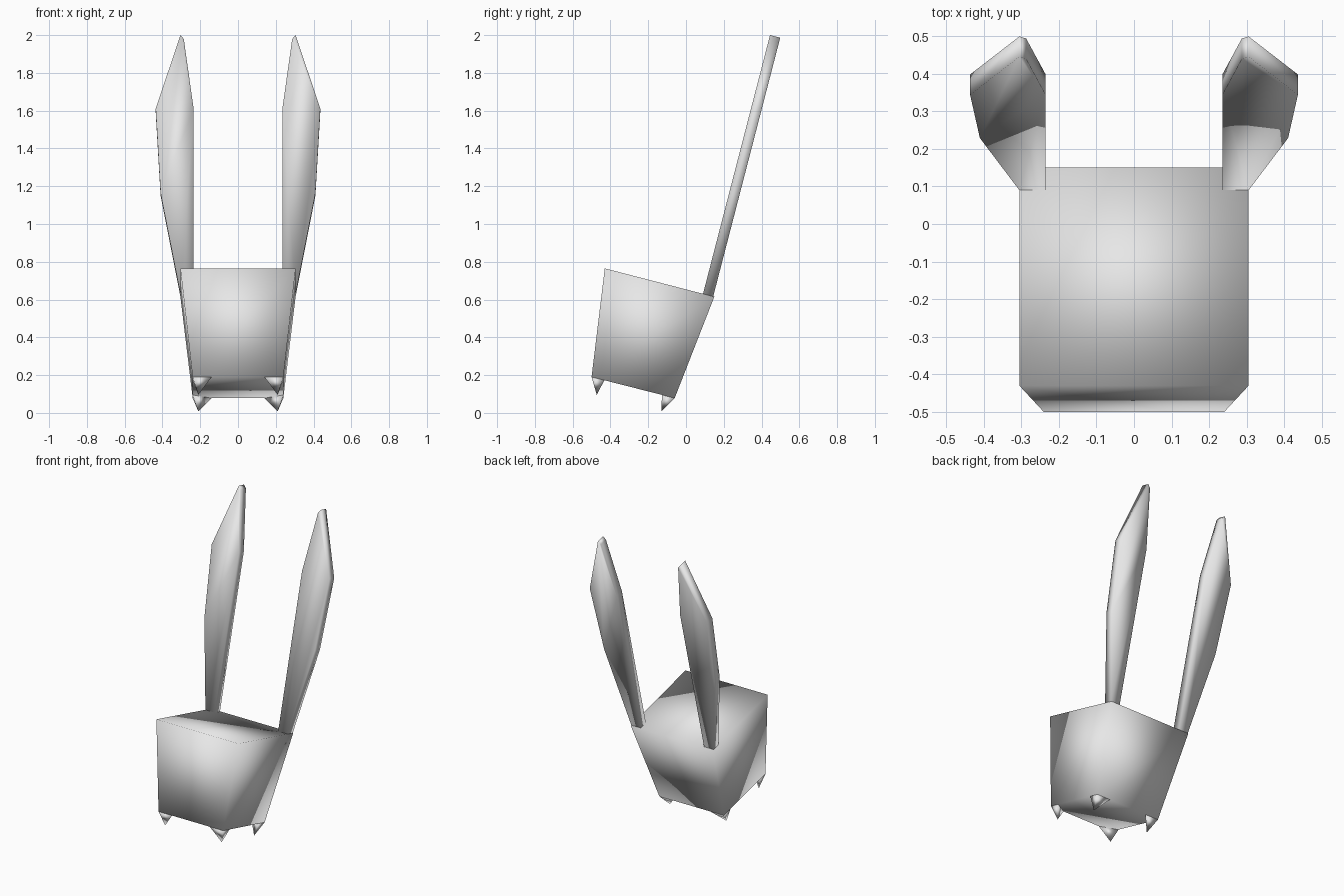
import bpy
import bmesh
from mathutils import Vector

cube = bpy.data.objects.get("Cube")
if cube:
    bpy.data.objects.remove(cube, do_unlink=True)

grey = bpy.data.materials.new("plain_grey")
grey.use_nodes = True
grey.diffuse_color = (0.8, 0.8, 0.8, 1)
grey.node_tree.nodes["Principled BSDF"].inputs["Base Color"].default_value = (0.8, 0.8, 0.8, 1)


def build(name, verts, faces):
    """Make one smooth-shaded grey part with outward normals."""
    mesh = bpy.data.meshes.new(name)
    bm = bmesh.new()
    points = [bm.verts.new(v) for v in verts]
    for face in faces:
        bm.faces.new([points[i] for i in face])
    bmesh.ops.recalc_face_normals(bm, faces=bm.faces)
    for face in bm.faces:
        face.smooth = True
    bm.to_mesh(mesh)
    bm.free()
    mesh.materials.append(grey)
    obj = bpy.data.objects.new(name, mesh)
    bpy.context.collection.objects.link(obj)
    return obj


def loft(name, ring_a, ring_b):
    """Join two matching rings into a closed solid."""
    n = len(ring_a)
    sides = [(i, (i + 1) % n, (i + 1) % n + n, i + n) for i in range(n)]
    return build(name, ring_a + ring_b, [tuple(range(n)), tuple(range(n, 2 * n))] + sides)


# Head: tapered box, its side profile as (y, z)
front_top, back_top = (-0.43, 0.765), (0.15, 0.615)
front_low, back_low = (-0.5, 0.19), (-0.06, 0.078)
TOP, LOW = 0.305, 0.24


def ring(half, front, back):
    return [(-half, *front), (half, *front), (half, *back), (-half, *back)]


loft("head", ring(LOW, front_low, back_low), ring(TOP, front_top, back_top))

# Ears: leaning slabs cut from one outline, as (x, z)
outline = [(0.235, 0.63), (0.305, 0.63), (0.41, 1.165), (0.436, 1.61),
           (0.305, 2.0), (0.287, 1.98), (0.235, 1.61)]
thickness = Vector((0, 0.054, -0.014))

# Fangs: three-sided spikes at the lower corners of the head
slope = Vector((0, back_low[0] - front_low[0], back_low[1] - front_low[1])).normalized()
down = Vector((0, slope.z, -slope.y))

for side, s in (("left", 1), ("right", -1)):
    face = [Vector((s * x, 0.09 + (z - 0.63) * 0.259, z)) for x, z in outline]
    loft(side + "_ear", face, [p + thickness for p in face])

    for end, corner, d in (("front", front_low, 1), ("back", back_low, -1)):
        base = Vector((s * LOW, *corner))
        inner = base + Vector((-s * 0.1, 0, 0))
        along = base + slope * d * 0.07
        tip = base + slope * d * 0.05 + down * 0.085 + Vector((-s * 0.03, 0, 0))
        build(f"{end}_{side}_fang", [base, inner, along, tip],
              [(0, 1, 2), (0, 1, 3), (1, 2, 3), (2, 0, 3)])
